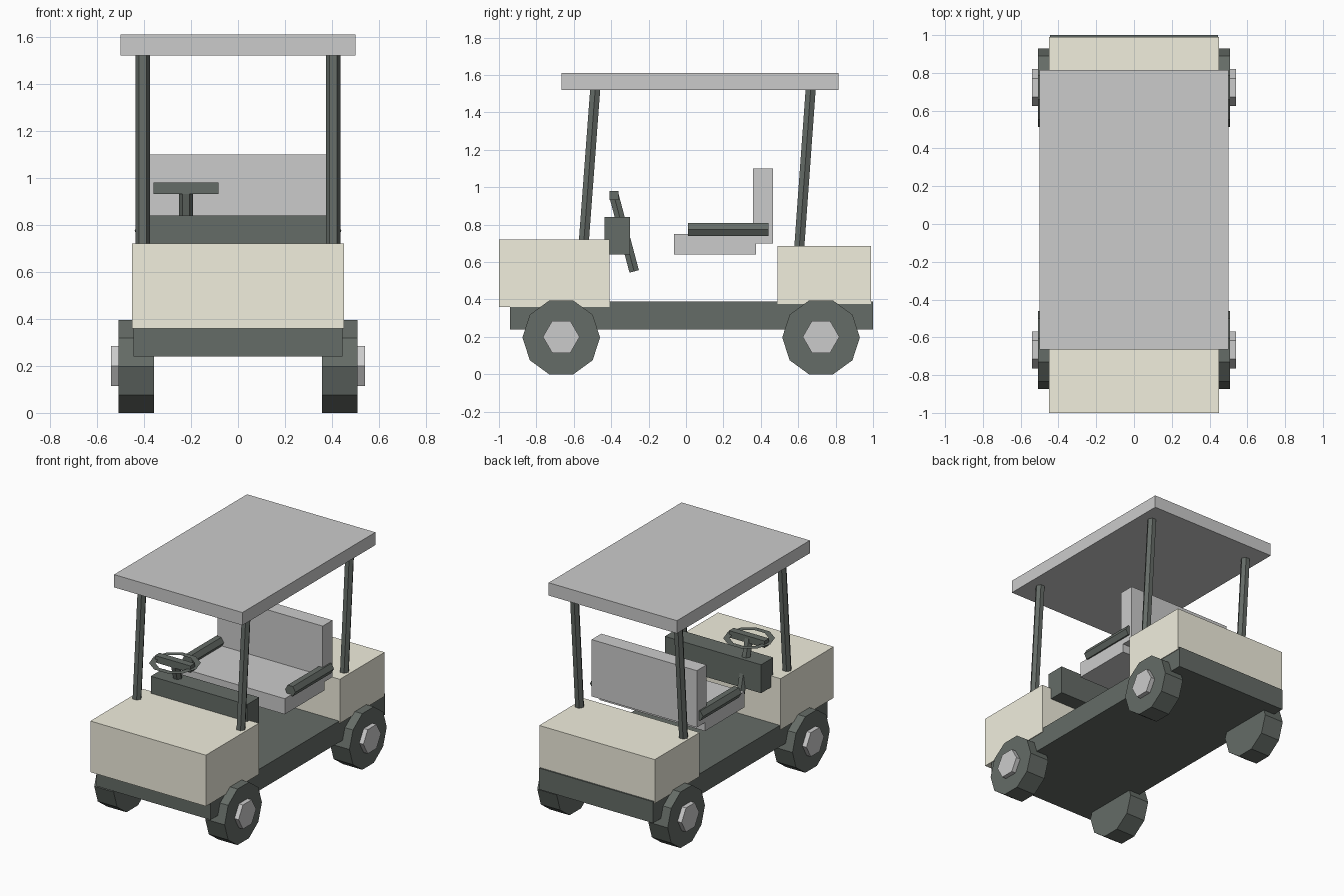
import bpy, bmesh, math
from mathutils import Vector, Matrix

if "Cube" in bpy.data.objects:
    bpy.data.objects.remove(bpy.data.objects["Cube"])


def material(name, rgb):
    m = bpy.data.materials.new(name)
    m.diffuse_color = (*rgb, 1)
    m.use_nodes = True
    m.node_tree.nodes["Principled BSDF"].inputs["Base Color"].default_value = m.diffuse_color
    return m


BEIGE = material("beige_paint", (0.88, 0.86, 0.73))
DARK = material("dark_trim", (0.13, 0.15, 0.135))


def finish(name, bm, mat=None):
    bmesh.ops.recalc_face_normals(bm, faces=bm.faces)
    me = bpy.data.meshes.new(name)
    bm.to_mesh(me)
    bm.free()
    ob = bpy.data.objects.new(name, me)
    bpy.context.collection.objects.link(ob)
    if mat:
        me.materials.append(mat)
    return ob


def box(name, x, y, z, mat=None):
    """Box from (min, max) ranges."""
    bm = bmesh.new()
    bmesh.ops.create_cube(bm, size=1)
    for v in bm.verts:
        v.co = [(r[0] + r[1]) / 2 + c * (r[1] - r[0]) for c, r in zip(v.co, (x, y, z))]
    return finish(name, bm, mat)


def rod(name, a, b, radius, sides, mat=None):
    """Prism from a to b with one corner pointing sideways."""
    a, b = Vector(a), Vector(b)
    w = (b - a).normalized()
    u = Vector((0, 1, 0)) if abs(w.x) > 0.9 else Vector((1, 0, 0))
    v = w.cross(u)
    rot = Matrix((u, v, w)).transposed()
    bm = bmesh.new()
    rings = []
    for end in (a, b):
        rings.append([bm.verts.new(end + rot @ Vector((
            radius * math.cos(math.tau * i / sides),
            radius * math.sin(math.tau * i / sides), 0))) for i in range(sides)])
    lo, hi = rings
    bm.faces.new(lo[::-1])
    bm.faces.new(hi)
    for i in range(sides):
        j = (i + 1) % sides
        bm.faces.new((lo[i], lo[j], hi[j], hi[i]))
    return finish(name, bm, mat)


# Chassis and body
box("chassis", (-0.445, 0.445), (-0.94, 1.0), (0.24, 0.39), DARK)
box("front_body", (-0.45, 0.45), (-1.0, -0.41), (0.36, 0.72), BEIGE)
box("rear_body", (-0.45, 0.45), (0.49, 0.99), (0.375, 0.685), BEIGE)
box("dashboard", (-0.375, 0.375), (-0.435, -0.3), (0.64, 0.84), DARK)

# Roof and seat
box("roof", (-0.5, 0.5), (-0.665, 0.815), (1.52, 1.61))
box("seat_base", (-0.41, 0.41), (-0.065, 0.375), (0.64, 0.75))
box("seat_back", (-0.41, 0.41), (0.357, 0.465), (0.7, 1.1))

for side, s in (("right", 1), ("left", -1)):
    # Ten-sided wheels with six-sided hubs
    for end, y in (("front", -0.667), ("rear", 0.722)):
        rod(f"{end}_{side}_wheel", (s * 0.357, y, 0.197), (s * 0.508, y, 0.197), 0.2075, 10, DARK)
        rod(f"{end}_{side}_hub", (s * 0.48, y, 0.2), (s * 0.54, y, 0.2), 0.098, 6)
    # Leaning roof posts
    rod(f"front_{side}_post", (s * 0.405, -0.547, 0.70), (s * 0.405, -0.485, 1.53), 0.031, 6, DARK)
    rod(f"rear_{side}_post", (s * 0.405, 0.605, 0.67), (s * 0.405, 0.667, 1.53), 0.031, 6, DARK)
    # Armrests
    rod(f"{side}_armrest", (s * 0.4, 0.01, 0.775), (s * 0.4, 0.44, 0.775), 0.04, 6, DARK)

# Steering column, crossbar and flat rim
X, Y, Z = -0.222, -0.385, 0.955
rod("steering_column", (X, -0.277, 0.55), (X, Y, Z), 0.03, 6, DARK)
box("steering_crossbar", (X - 0.138, X + 0.138), (Y - 0.025, Y + 0.025), (0.932, 0.98), DARK)
bm = bmesh.new()
N = 10
outer, inner = [[bm.verts.new((X + r * math.cos(math.tau * i / N), Y + r * math.sin(math.tau * i / N), Z))
                 for i in range(N)] for r in (0.165, 0.125)]
for i in range(N):
    j = (i + 1) % N
    bm.faces.new((outer[i], outer[j], inner[j], inner[i]))
finish("steering_rim", bm, DARK)
